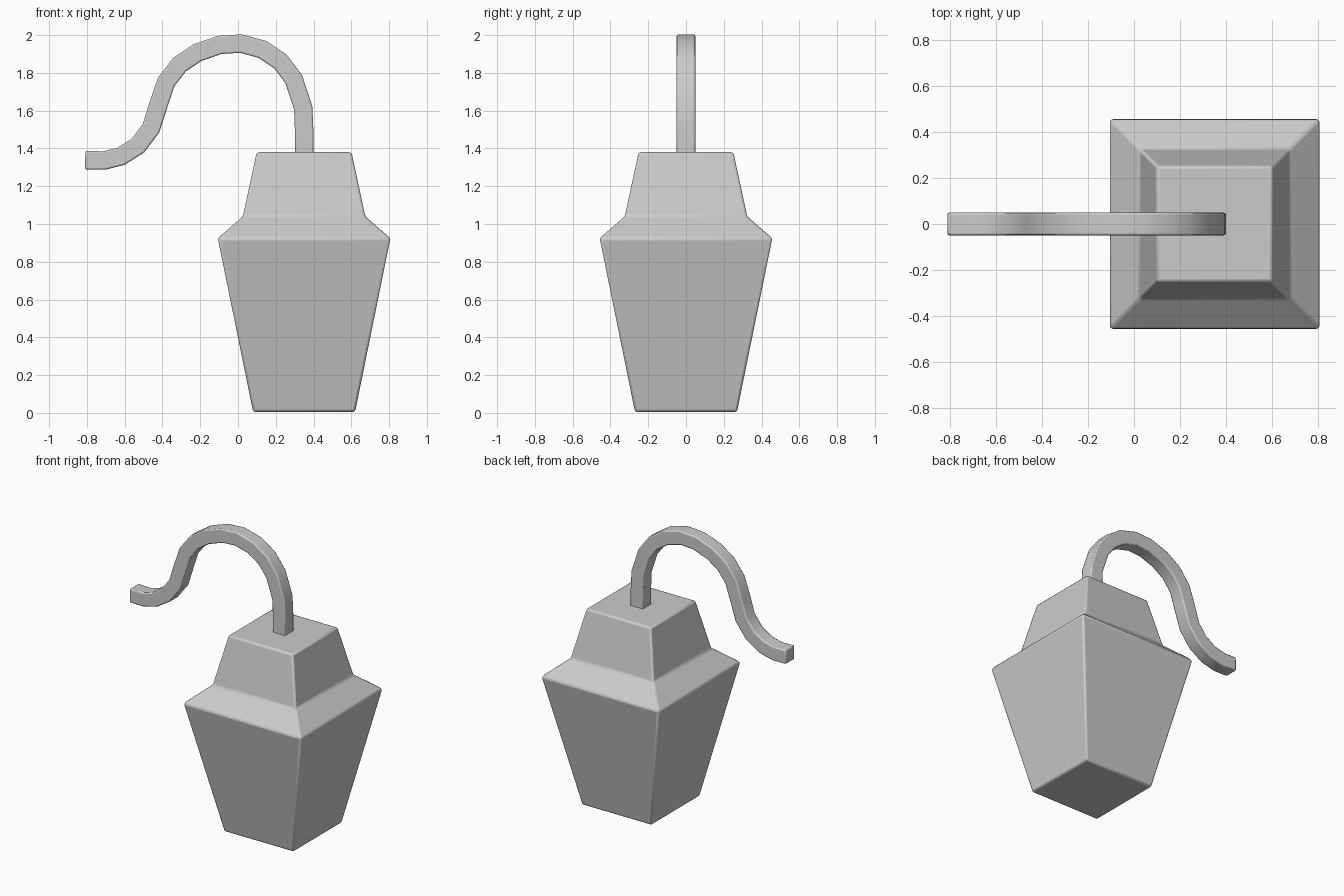
import bpy, bmesh
from mathutils import Vector

if "Cube" in bpy.data.objects:
    bpy.data.objects.remove(bpy.data.objects["Cube"])


def make_object(name, rings, bevel, angle):
    """Skin a list of four-cornered rings, cap both ends and soften the edges."""
    bm = bmesh.new()
    loops = [[bm.verts.new(p) for p in ring] for ring in rings]
    for a, b in zip(loops, loops[1:]):
        for i in range(4):
            j = (i + 1) % 4
            bm.faces.new((a[i], a[j], b[j], b[i]))
    bm.faces.new(loops[0][::-1])
    bm.faces.new(loops[-1])
    bmesh.ops.recalc_face_normals(bm, faces=bm.faces[:])
    mesh = bpy.data.meshes.new(name)
    bm.to_mesh(mesh)
    bm.free()
    obj = bpy.data.objects.new(name, mesh)
    bpy.context.collection.objects.link(obj)
    mod = obj.modifiers.new("soft_edges", 'BEVEL')
    mod.width = bevel
    mod.segments = 2
    mod.limit_method = 'ANGLE'
    mod.angle_limit = angle
    return obj


# Lantern body: square rings as (height, half width)
CX = 0.35
profile = [(0.005, 0.27), (0.925, 0.457), (1.04, 0.324), (1.38, 0.251)]
body = make_object(
    "lantern_body",
    [[(CX + sx * h, sy * h, z) for sx, sy in ((-1, -1), (1, -1), (1, 1), (-1, 1))]
     for z, h in profile],
    0.012, 0.4)

# Curved hook: square bar swept along a centre line in the xz plane
path = [Vector(p) for p in [
    (0.35, 1.36), (0.35, 1.5), (0.345, 1.615), (0.295, 1.767), (0.225, 1.86),
    (0.13, 1.924), (0.015, 1.955), (-0.098, 1.948), (-0.217, 1.906),
    (-0.31, 1.843), (-0.38, 1.752), (-0.42, 1.635), (-0.46, 1.507),
    (-0.53, 1.415), (-0.62, 1.358), (-0.71, 1.336), (-0.809, 1.338)]]
R = 0.049
rings = []
for i, p in enumerate(path):
    t = (path[min(i + 1, len(path) - 1)] - path[max(i - 1, 0)]).normalized()
    n = Vector((-t.y, t.x)) * R
    a, b = p + n, p - n
    rings.append([(a.x, -R, a.y), (b.x, -R, b.y), (b.x, R, b.y), (a.x, R, a.y)])
hook = make_object("hook", rings, 0.008, 1.0)

# Smooth shading with sharp edges kept
for obj in (body, hook):
    bpy.ops.object.select_all(action='DESELECT')
    obj.select_set(True)
    bpy.context.view_layer.objects.active = obj
    bpy.ops.object.shade_smooth_by_angle(angle=0.6)
